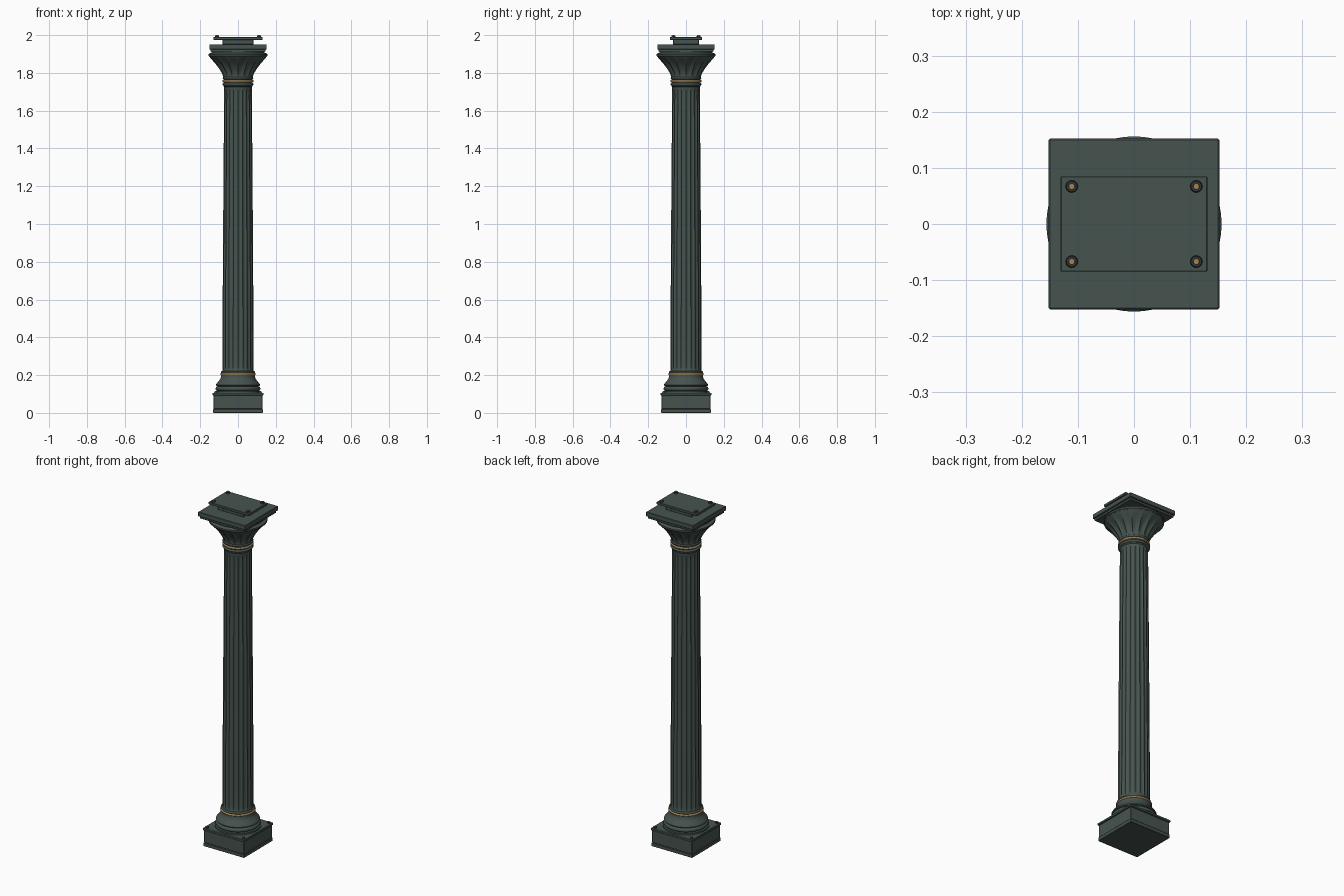
import bpy, bmesh, math
from mathutils import Matrix

cube = bpy.data.objects.get("Cube")
if cube:
    bpy.data.objects.remove(cube, do_unlink=True)


def material(name, color):
    m = bpy.data.materials.new(name)
    m.use_nodes = True
    m.diffuse_color = (*color, 1)
    bsdf = m.node_tree.nodes["Principled BSDF"]
    bsdf.inputs["Base Color"].default_value = (*color, 1)
    bsdf.inputs["Roughness"].default_value = 0.6
    return m


GREEN = material("dark green iron", (0.062, 0.088, 0.078))
GOLD = material("old gold", (0.38, 0.23, 0.09))
DARK = material("dark iron", (0.03, 0.035, 0.033))


def finish(name, bm, mat, smooth=True):
    bmesh.ops.recalc_face_normals(bm, faces=bm.faces)
    mesh = bpy.data.meshes.new(name)
    bm.to_mesh(mesh)
    bm.free()
    mesh.materials.append(mat)
    ob = bpy.data.objects.new(name, mesh)
    bpy.context.collection.objects.link(ob)
    if smooth:
        bpy.ops.object.select_all(action='DESELECT')
        ob.select_set(True)
        bpy.context.view_layer.objects.active = ob
        bpy.ops.object.shade_smooth_by_angle(angle=math.radians(35))
    return ob


def turned(name, profile, mat, sides=64, flutes=0, depth=lambda z: 0):
    """Closed lathe of (radius, z) points, optionally with hollow flutes."""
    bm = bmesh.new()
    rings = []
    for r, z in profile:
        ring = []
        for i in range(sides):
            a = math.tau * i / sides
            cut = depth(z) * abs(math.sin(a * flutes / 2)) ** 0.9
            ring.append(bm.verts.new(((r - cut) * math.cos(a), (r - cut) * math.sin(a), z)))
        rings.append(ring)
    for low, high in zip(rings, rings[1:]):
        for i in range(sides):
            j = (i + 1) % sides
            bm.faces.new((low[i], low[j], high[j], high[i]))
    bm.faces.new(rings[0])
    bm.faces.new(rings[-1])
    return finish(name, bm, mat)


def block(name, half_x, half_y, z0, z1, bevel=0.002):
    bm = bmesh.new()
    size = Matrix.Diagonal((2 * half_x, 2 * half_y, z1 - z0, 1))
    bmesh.ops.create_cube(bm, size=1, matrix=Matrix.Translation((0, 0, (z0 + z1) / 2)) @ size)
    ob = finish(name, bm, GREEN, smooth=False)
    mod = ob.modifiers.new("soft edge", 'BEVEL')
    mod.width = bevel
    mod.segments = 1
    return ob


def bead(z, r, t, steps=8):
    """Half-round moulding profile."""
    return [(r + t * math.sin(math.pi * k / steps), z - t * math.cos(math.pi * k / steps))
            for k in range(steps + 1)]


def bolts(name, x, y, z0, z1, radius):
    for sx, side in ((1, "left"), (-1, "right")):
        for sy, end in ((-1, "front"), (1, "back")):
            for part, r, low, high, mat in (("collar", radius, z0, z1 - 0.003, DARK),
                                            ("head", radius * 0.55, z0, z1, GOLD)):
                bm = bmesh.new()
                bmesh.ops.create_cone(bm, cap_ends=True, segments=16, radius1=r, radius2=r * 0.88,
                                      depth=high - low,
                                      matrix=Matrix.Translation((sx * x, sy * y, (low + high) / 2)))
                finish(f"{name}_{part}_{end}_{side}", bm, mat)


# Square plinth
block("plinth_foot", 0.132, 0.132, 0, 0.02)
block("plinth_body", 0.129, 0.129, 0.02, 0.093)
block("plinth_lip", 0.134, 0.134, 0.093, 0.106)
bolts("plinth_bolt", 0.117, 0.117, 0.106, 0.116, 0.009)

# Moulded round base
turned("base_moulding", [(0.122, 0.104), (0.122, 0.115)] + bead(0.128, 0.107, 0.012)
       + [(0.114, 0.143), (0.117, 0.148), (0.113, 0.156), (0.102, 0.168),
          (0.094, 0.180), (0.090, 0.190), (0.090, 0.200)], GREEN)
turned("base_gold_ring", bead(0.205, 0.088, 0.006), GOLD)
turned("base_fillet", bead(0.215, 0.084, 0.006), GREEN)

# Tapered fluted shaft with rounded flute ends
LOW, HIGH = 0.21, 1.735
heights = [LOW, 0.225, 0.23, 0.236, 0.245, 0.26]
heights += [0.26 + (1.685 - 0.26) * k / 20 for k in range(1, 21)]
heights += [1.70, 1.709, 1.715, 1.72, HIGH]


def shaft_radius(z):
    t = (z - LOW) / (HIGH - LOW)
    return 0.083 - 0.010 * t ** 1.25


def flute_depth(z):
    end = min(z - 0.225, 1.72 - z) / 0.035
    return 0.0055 * math.sqrt(min(max(end, 0), 1))


turned("fluted_shaft", [(shaft_radius(z), z) for z in heights], GREEN,
       sides=160, flutes=20, depth=flute_depth)

# Neck rings
turned("neck_ring", [(0.073, 1.725), (0.078, 1.73)] + bead(1.740, 0.076, 0.007)
       + [(0.078, 1.75), (0.078, 1.765)] + bead(1.772, 0.075, 0.006), GREEN)
turned("neck_gold_ring", bead(1.757, 0.077, 0.006), GOLD)

# Flared fluted capital
bell = [(0.077, 1.772), (0.079, 1.782), (0.084, 1.795), (0.094, 1.813), (0.107, 1.832),
        (0.121, 1.850), (0.135, 1.866), (0.146, 1.878), (0.153, 1.888)]


def bell_depth(z):
    t = (z - 1.776) / (1.886 - 1.776)
    return 0.011 * math.sin(math.pi * t) if 0 < t < 1 else 0


turned("capital_bell", bell, GREEN, sides=128, flutes=16, depth=bell_depth)
turned("capital_rim", [(0.152, 1.886), (0.156, 1.889), (0.156, 1.898), (0.151, 1.903),
                       (0.141, 1.906), (0.141, 1.918)], GREEN, sides=96)

# Square abacus
block("abacus_step", 0.145, 0.145, 1.912, 1.926)
block("abacus_slab", 0.152, 0.152, 1.925, 1.951)

# Mounting plate
block("mount_block", 0.082, 0.068, 1.95, 1.976)
block("mount_plate", 0.131, 0.085, 1.975, 1.989, 0.0015)
bolts("mount_bolt", 0.111, 0.067, 1.989, 2.0, 0.011)
